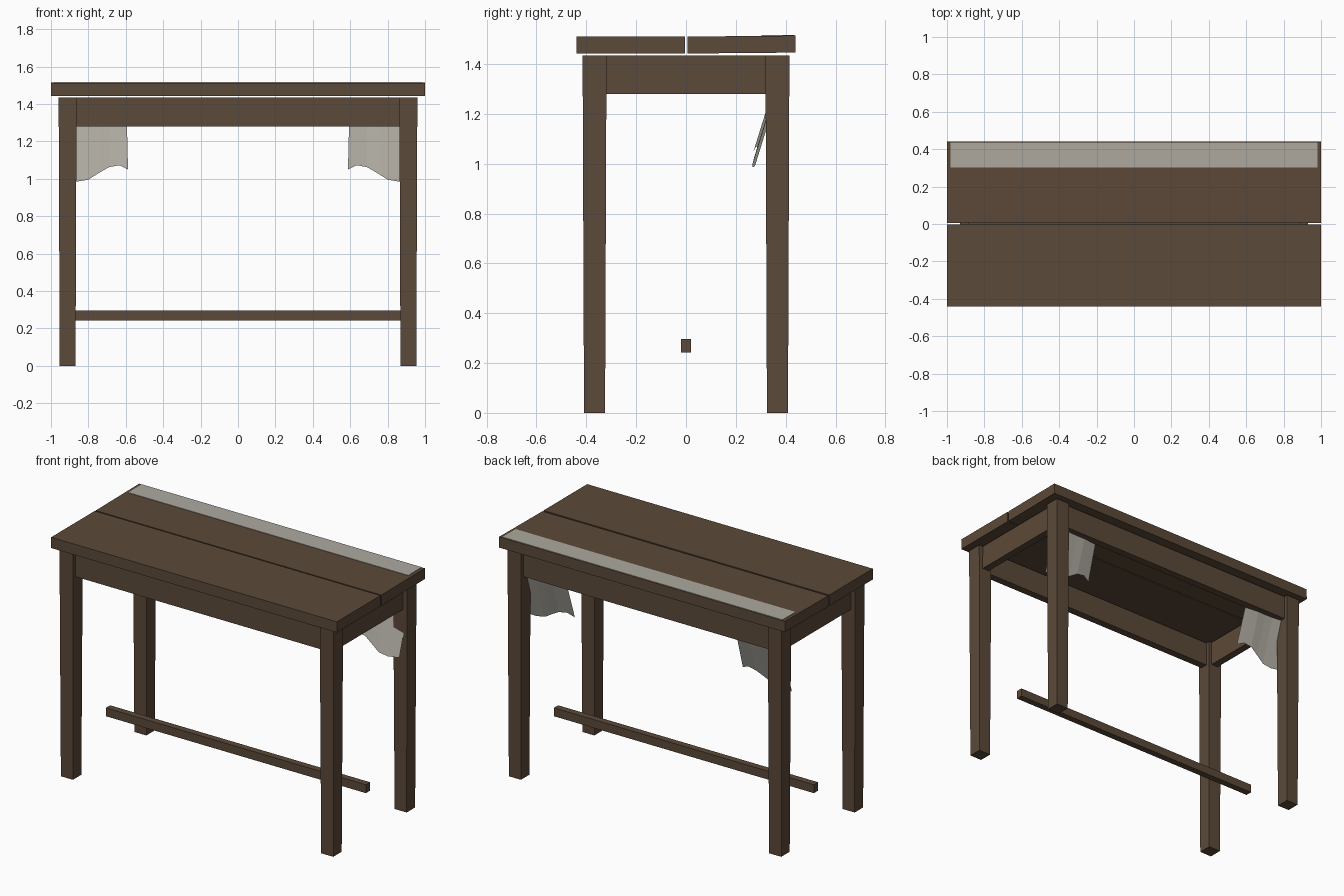
import bpy, bmesh, math
from mathutils import Vector

if "Cube" in bpy.data.objects:
    bpy.data.objects.remove(bpy.data.objects["Cube"])


def material(name, color):
    m = bpy.data.materials.new(name)
    m.diffuse_color = color
    m.use_nodes = True
    m.node_tree.nodes["Principled BSDF"].inputs["Base Color"].default_value = m.diffuse_color
    return m


wood = material("dark_wood", (0.105, 0.067, 0.04, 1))
linen = material("linen", (0.42, 0.40, 0.35, 0.6))


def finish(name, bm, mat):
    me = bpy.data.meshes.new(name)
    bm.to_mesh(me)
    bm.free()
    me.materials.append(mat)
    ob = bpy.data.objects.new(name, me)
    bpy.context.collection.objects.link(ob)
    return ob


def box(name, lo, hi, mat=wood, taper=1.0):
    """Box between two corners; taper scales the bottom about its centre."""
    lo, hi = Vector(lo), Vector(hi)
    size, mid = hi - lo, (lo + hi) / 2
    bm = bmesh.new()
    bmesh.ops.create_cube(bm, size=1)
    for v in bm.verts:
        if v.co.z < 0:
            v.co.x *= taper
            v.co.y *= taper
        v.co = Vector(a * b for a, b in zip(v.co, size))
    ob = finish(name, bm, mat)
    ob.location = mid
    return ob


# Table top: two planks, the back one slightly tilted
box("front_plank", (-1, -0.44, 1.443), (1, -0.004, 1.511))
back = box("back_plank", (-1, 0.006, 1.444), (1, 0.44, 1.512))
back.rotation_euler.x = math.radians(0.5)

# Linen runner lying along the back edge
runner = box("linen_runner", (-0.98, 0.303, 1.511), (0.98, 0.436, 1.5165), linen)
runner.rotation_euler.x = math.radians(0.5)

# Tapered legs
for sx, side in ((-1, "left"), (1, "right")):
    for sy, end in ((-1, "front"), (1, "back")):
        x, y = sx * 0.911, sy * 0.367
        box(f"{end}_{side}_leg", (x - 0.048, y - 0.048, 0),
            (x + 0.048, y + 0.048, 1.435), taper=0.88)

# Aprons set back from the leg faces
for s, end, side in ((-1, "front", "left"), (1, "back", "right")):
    y, x = s * 0.368, s * 0.907
    box(f"{end}_apron", (-0.87, y - 0.024, 1.28), (0.87, y + 0.024, 1.434))
    box(f"{side}_apron", (x - 0.024, -0.33, 1.28), (x + 0.024, 0.33, 1.434))

# Central stretcher
box("stretcher", (-0.91, -0.021, 0.243), (0.91, 0.021, 0.296))

# Hanging linen corners: wavy hem, soft folds, leaning inwards
HEM = [(0.588, 1.05, 0.0), (0.635, 1.072, 0.010), (0.69, 1.062, 0.014),
       (0.745, 1.03, 0.006), (0.80, 0.995, 0.0), (0.86, 0.985, 0.004),
       (0.935, 0.992, 0.012)]
for s, side in ((-1, "left"), (1, "right")):
    bm = bmesh.new()
    cols = []
    for x, z, fold in HEM:
        hem_y = 0.265 + (z - 0.99) * 0.1 + fold
        top_y = hem_y + (1.30 - z) * 0.31
        cols.append((bm.verts.new((s * x, hem_y, z)),
                     bm.verts.new((s * (x + (0.006 if x < 0.6 else 0)), top_y, 1.30))))
    for (a, b), (c, d) in zip(cols, cols[1:]):
        bm.faces.new((a, c, d, b) if s > 0 else (a, b, d, c))
    finish(f"{side}_linen_drape", bm, linen)
